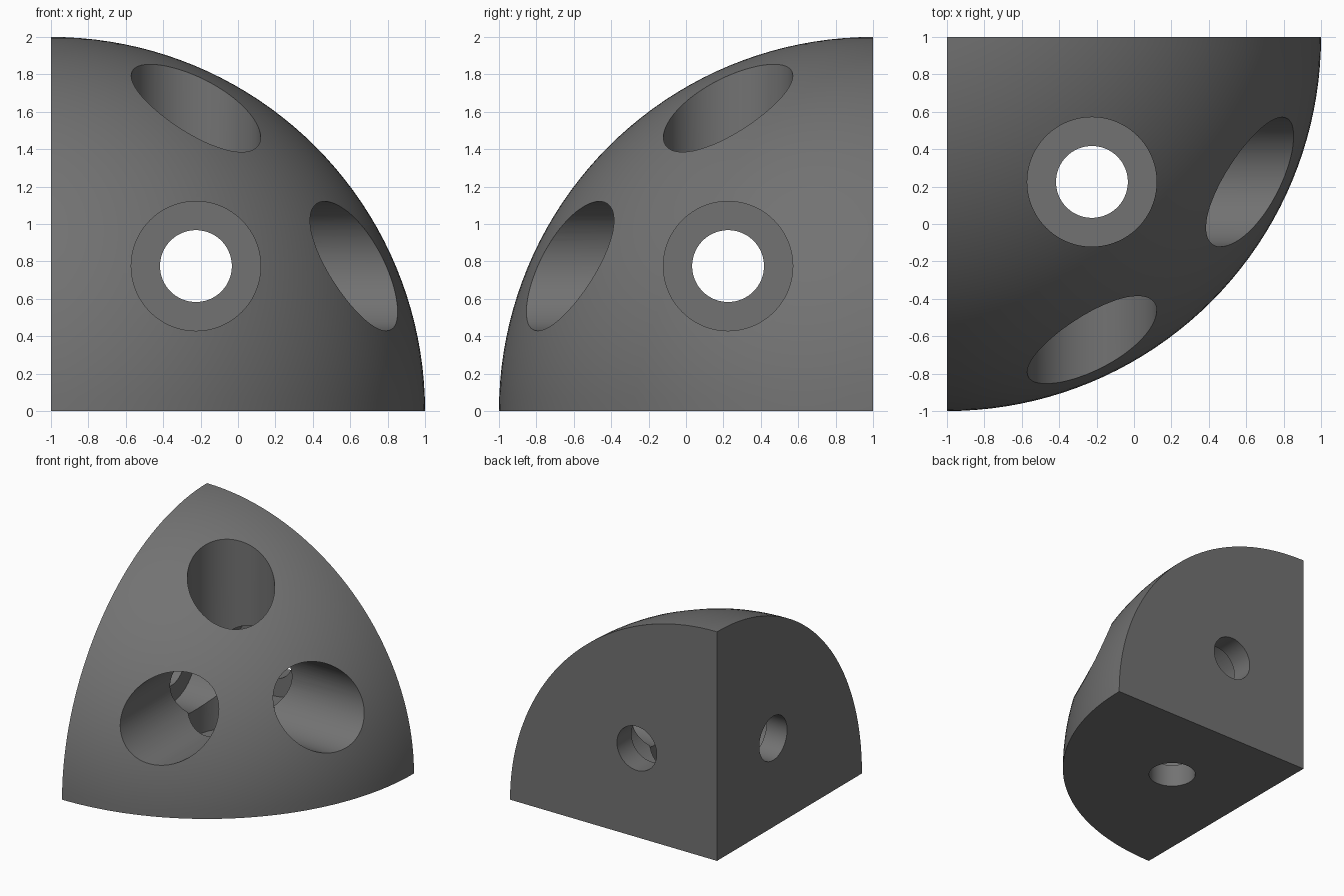
import bpy, bmesh, math
from mathutils import Vector, Matrix

if "Cube" in bpy.data.objects:
    bpy.data.objects.remove(bpy.data.objects["Cube"])

CORNER = Vector((-1, 1, 0))      # centre of the full sphere
R = 2.0                          # sphere radius
OFF = 0.775                      # hole axis distance from the flat faces
R_BIG, R_SMALL, SEAT = 0.346, 0.192, 0.2

grey = bpy.data.materials.new("dark grey")
grey.diffuse_color = (0.17, 0.17, 0.17, 1)
grey.use_nodes = True
grey.node_tree.nodes["Principled BSDF"].inputs["Base Color"].default_value = grey.diffuse_color


def make_object(name, bm):
    bmesh.ops.recalc_face_normals(bm, faces=bm.faces)
    mesh = bpy.data.meshes.new(name)
    bm.to_mesh(mesh)
    bm.free()
    mesh.materials.append(grey)
    obj = bpy.data.objects.new(name, mesh)
    bpy.context.collection.objects.link(obj)
    return obj


# Solid sphere octant: cut a ball on three planes and cap each cut
bm = bmesh.new()
bmesh.ops.create_uvsphere(bm, u_segments=160, v_segments=80, radius=R)
for normal in ((-1, 0, 0), (0, 1, 0), (0, 0, -1)):
    bmesh.ops.bisect_plane(bm, geom=bm.verts[:] + bm.edges[:] + bm.faces[:], dist=1e-4,
                           plane_co=(0, 0, 0), plane_no=normal, clear_outer=True)
    bmesh.ops.holes_fill(bm, edges=[e for e in bm.edges if e.is_boundary], sides=0)
bmesh.ops.translate(bm, verts=bm.verts, vec=CORNER)
body = make_object("sphere_octant", bm)


# Stepped pin: small bore through the flat face, wide bore out through the dome
def stepped_cutter(name, rotation, axis_point):
    bm = bmesh.new()
    profile = [(0, -0.3), (R_SMALL, -0.3), (R_SMALL, SEAT), (R_BIG, SEAT), (R_BIG, 2.3), (0, 2.3)]
    verts = [bm.verts.new((r, 0, z)) for r, z in profile]
    edges = [bm.edges.new(pair) for pair in zip(verts, verts[1:])]
    bmesh.ops.spin(bm, geom=verts + edges, cent=(0, 0, 0), axis=(0, 0, 1),
                   angle=math.tau, steps=96, use_duplicate=False)
    bmesh.ops.remove_doubles(bm, verts=bm.verts, dist=1e-4)
    bm.transform(Matrix.Translation(CORNER + Vector(axis_point)) @ rotation)
    cutter = make_object(name, bm)
    cutter.hide_render = True
    return cutter


quarter = math.pi / 2
cutters = [
    stepped_cutter("top_bore", Matrix.Identity(4), (OFF, -OFF, 0)),
    stepped_cutter("front_bore", Matrix.Rotation(quarter, 4, 'X'), (OFF, 0, OFF)),
    stepped_cutter("right_bore", Matrix.Rotation(quarter, 4, 'Y'), (0, -OFF, OFF)),
]

# Cut the three crossing bores
bpy.context.view_layer.objects.active = body
body.select_set(True)
for cutter in cutters:
    mod = body.modifiers.new(cutter.name, 'BOOLEAN')
    mod.operation = 'DIFFERENCE'
    mod.solver = 'EXACT'
    mod.object = cutter
    bpy.ops.object.modifier_apply(modifier=mod.name)
    bpy.data.objects.remove(cutter, do_unlink=True)

bpy.ops.object.shade_smooth_by_angle(angle=math.radians(30))
